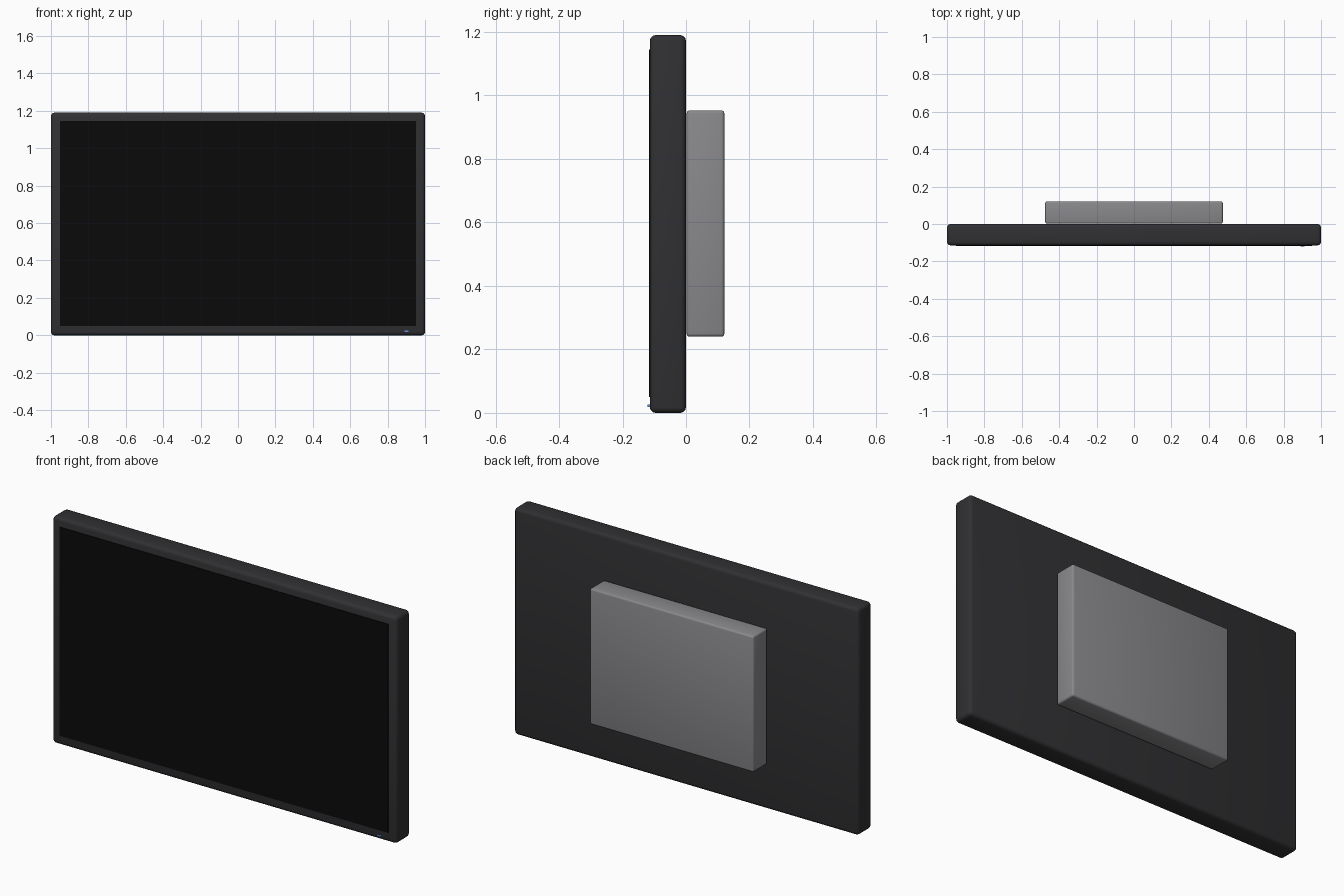
import bpy, math

if "Cube" in bpy.data.objects:
    bpy.data.objects.remove(bpy.data.objects["Cube"])


def material(name, rgb):
    m = bpy.data.materials.new(name)
    m.diffuse_color = (*rgb, 1)
    m.use_nodes = True
    m.node_tree.nodes["Principled BSDF"].inputs["Base Color"].default_value = m.diffuse_color
    return m


def box(name, x, y, z, mat, bevel=0.0, segments=3):
    """Box spanning the (min, max) pairs x, y, z with rounded edges."""
    spans = (x, y, z)
    bpy.ops.mesh.primitive_cube_add(size=1, location=[(a + b) / 2 for a, b in spans])
    ob = bpy.context.object
    ob.name = name
    ob.scale = [b - a for a, b in spans]
    bpy.ops.object.transform_apply(location=False, rotation=False, scale=True)
    ob.data.materials.append(mat)
    if bevel:
        mod = ob.modifiers.new("rounded_edges", "BEVEL")
        mod.width = bevel
        mod.segments = segments
        bpy.ops.object.modifier_apply(modifier=mod.name)
        bpy.ops.object.shade_smooth_by_angle(angle=math.radians(35))
    return ob


dark = material("dark_plastic", (0.03, 0.03, 0.033))
black = material("black_glass", (0.003, 0.003, 0.003))
grey = material("grey_metal", (0.25, 0.25, 0.265))
blue = material("blue_light", (0.15, 0.3, 0.8))

# Main housing with a narrow bezel
box("housing", (-1, 1), (-0.114, 0.0), (0, 1.19), dark, 0.018)

# Display surface, very slightly proud of the bezel
box("screen", (-0.953, 0.953), (-0.117, -0.107), (0.05, 1.145), black)

# Electronics box / wall mount on the back
box("rear_mount", (-0.475, 0.475), (0.002, 0.121), (0.24, 0.953), grey, 0.01)

# Small status light in the lower right of the bezel
box("status_light", (0.89, 0.912), (-0.121, -0.11), (0.018, 0.026), blue, 0.001, 2)
